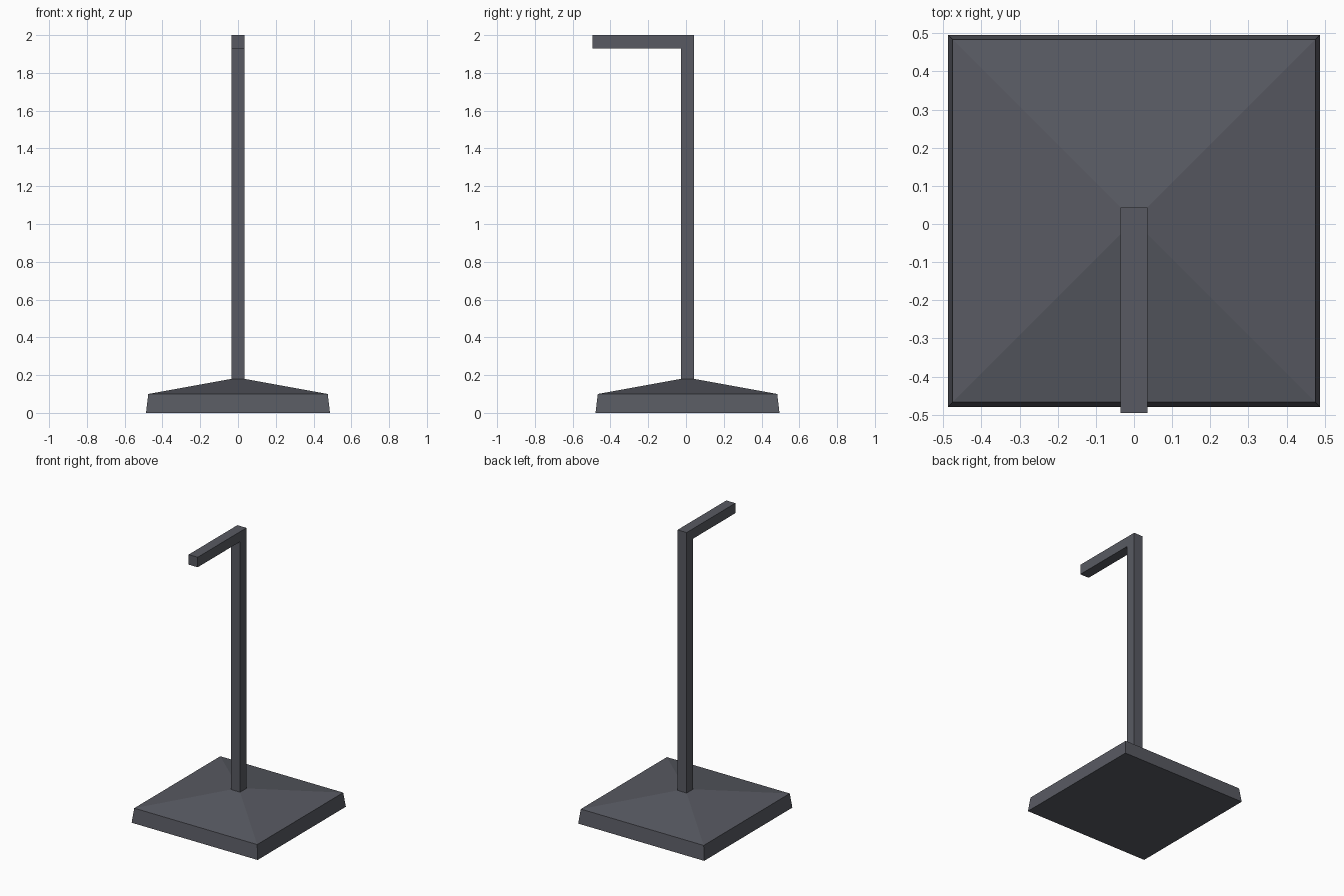
import bpy
import bmesh

if "Cube" in bpy.data.objects:
    bpy.data.objects.remove(bpy.data.objects["Cube"])

CY = 0.008          # post and base sit slightly behind the centre
HALF = 0.035        # half thickness of the post and arm

metal = bpy.data.materials.new("dark grey metal")
metal.diffuse_color = (0.098, 0.102, 0.122, 1.0)
metal.use_nodes = True
metal.node_tree.nodes["Principled BSDF"].inputs["Base Color"].default_value = metal.diffuse_color


def make_object(name, bm):
    bmesh.ops.recalc_face_normals(bm, faces=bm.faces)
    mesh = bpy.data.meshes.new(name)
    bm.to_mesh(mesh)
    bm.free()
    mesh.materials.append(metal)
    obj = bpy.data.objects.new(name, mesh)
    bpy.context.collection.objects.link(obj)
    return obj


# Base: stacked square rings, a tapered plinth under a shallow pyramid
bm = bmesh.new()
rings = []
for half, z in [(0.487, 0.0), (0.475, 0.10), (HALF, 0.18)]:
    rings.append([bm.verts.new((sx * half, CY + sy * half, z))
                  for sx, sy in [(-1, -1), (1, -1), (1, 1), (-1, 1)]])
for low, high in zip(rings, rings[1:]):
    for i in range(4):
        j = (i + 1) % 4
        bm.faces.new((low[i], low[j], high[j], high[i]))
bm.faces.new(rings[0])
bm.faces.new(rings[-1])
make_object("base", bm)

# Post and arm: one L-shaped side profile extruded across x
bm = bmesh.new()
front, back = CY - HALF, CY + HALF
profile = [(back, 0.18), (back, 2.0), (-0.495, 2.0),
           (-0.495, 1.93), (front, 1.93), (front, 0.18)]
face = bm.faces.new([bm.verts.new((-HALF, y, z)) for y, z in profile])
extruded = bmesh.ops.extrude_face_region(bm, geom=[face], use_keep_orig=True)
bmesh.ops.translate(bm, vec=(2 * HALF, 0, 0),
                    verts=[v for v in extruded["geom"] if isinstance(v, bmesh.types.BMVert)])
make_object("post_and_arm", bm)
